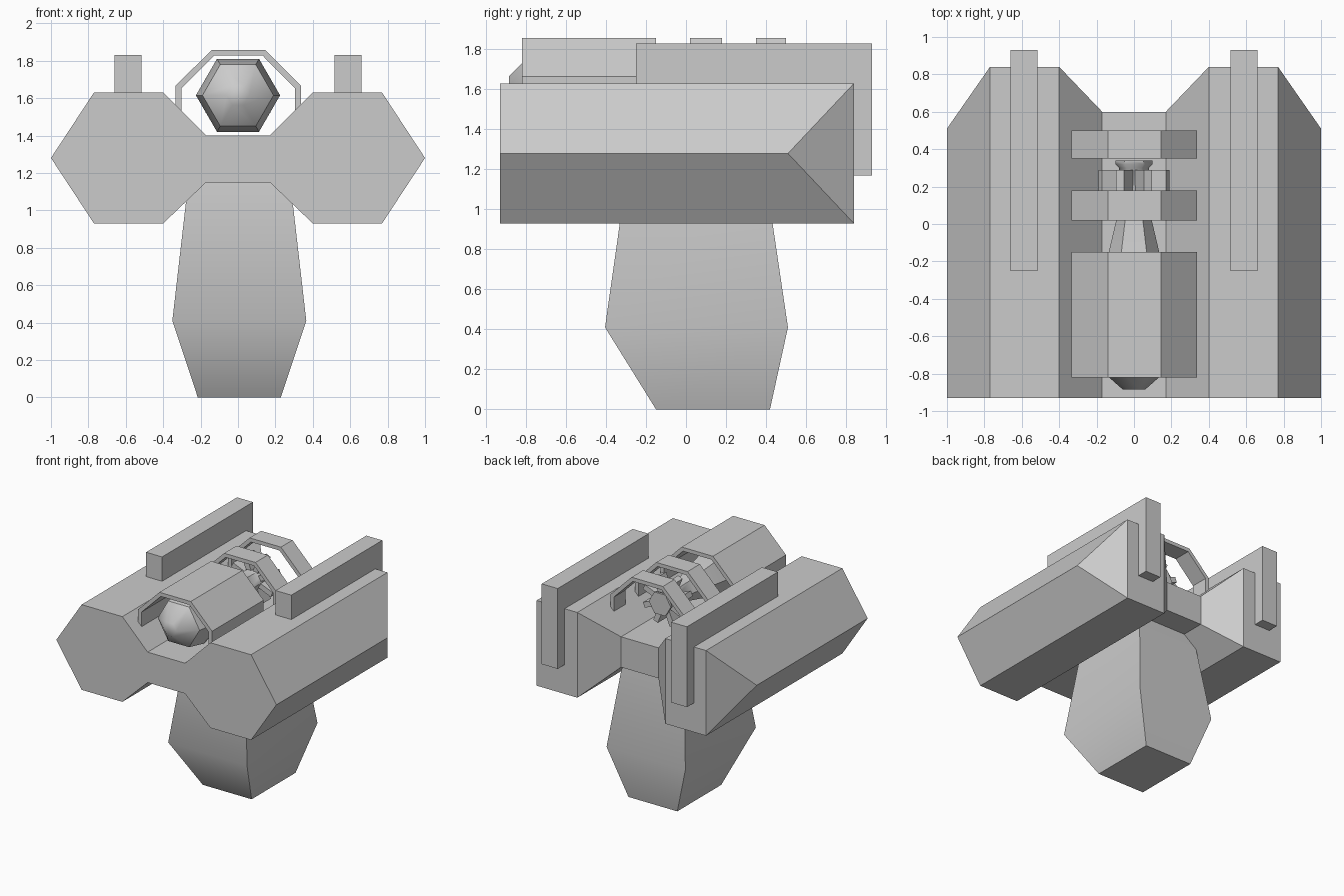
import bpy, bmesh, math
from mathutils import Matrix

if "Cube" in bpy.data.objects:
    bpy.data.objects.remove(bpy.data.objects["Cube"])


def finish(name, bm, smooth=None):
    bmesh.ops.recalc_face_normals(bm, faces=bm.faces)
    me = bpy.data.meshes.new(name)
    bm.to_mesh(me)
    bm.free()
    ob = bpy.data.objects.new(name, me)
    bpy.context.collection.objects.link(ob)
    if smooth:
        me.shade_smooth()
        me.set_sharp_from_angle(angle=math.radians(smooth))
    return ob


def loft(name, rings, smooth=None):
    """Bridge closed rings of equal point count and cap both ends."""
    bm = bmesh.new()
    vs = [[bm.verts.new(p) for p in r] for r in rings]
    n = len(vs[0])
    for a, b in zip(vs, vs[1:]):
        for i in range(n):
            j = (i + 1) % n
            bm.faces.new((a[i], a[j], b[j], b[i]))
    bm.faces.new(vs[0])
    bm.faces.new(vs[-1])
    return finish(name, bm, smooth)


def box(name, x0, x1, y0, y1, z0, z1):
    return loft(name, [[(x0, y0, z), (x1, y0, z), (x1, y1, z), (x0, y1, z)] for z in (z0, z1)])


def hex_lathe(name, prof, smooth):
    """Six-sided turned part along y, centred on the core axis."""
    return loft(name, [[(r * math.cos(k * math.pi / 3), y, AXIS_Z + r * math.sin(k * math.pi / 3))
                        for k in range(6)] for y, r in prof], smooth)


AXIS_Z = 1.615

# Twin-barrel body: columns of x, bottom z, top z and rear y
half = [(0.17, 1.15, 1.40, 0.60), (0.40, 0.93, 1.63, 0.84),
        (0.77, 0.93, 1.63, 0.84), (1.0, 1.28, 1.28, 0.51)]
cols = [(-x, a, b, y) for x, a, b, y in reversed(half)] + half
bm = bmesh.new()
grid = []
for x, lo, hi, y in cols:
    grid.append([bm.verts.new(p) for p in
                 ((x, -0.93, lo), (x, -0.93, hi), (x, y, hi), (x, y, lo))])
for a, b in zip(grid, grid[1:]):
    for i in range(4):
        j = (i + 1) % 4
        bm.faces.new((a[i], a[j], b[j], b[i]))
bmesh.ops.remove_doubles(bm, verts=bm.verts, dist=0.0005)
bmesh.ops.dissolve_limit(bm, angle_limit=0.01, verts=bm.verts, edges=bm.edges)
finish("body", bm)

# Handle grip: z, half width, front y, rear y
loft("handle", [[(0.007 - w, f, z), (0.007 + w, f, z), (0.007 + w, b, z), (0.007 - w, b, z)]
                for z, w, f, b in ((0, 0.222, -0.15, 0.42), (0.41, 0.358, -0.405, 0.51),
                                   (1.22, 0.265, -0.29, 0.39))], 50)

# L-shaped rails over the top and down the rear of each barrel
rail = [(-0.25, 1.62), (-0.25, 1.83), (0.93, 1.83), (0.93, 1.17), (0.835, 1.17), (0.835, 1.62)]
for side, label in ((-1, "left"), (1, "right")):
    loft("rail_" + label, [[(side * x, y, z) for y, z in rail] for x in (0.515, 0.66)])

# Faceted cover and two hoops over the core
outer = [(-0.335, 1.52), (-0.335, 1.665), (-0.14, 1.858), (0.145, 1.858), (0.338, 1.665), (0.338, 1.52)]
inner = [(0.305, 1.52), (0.305, 1.652), (0.132, 1.827), (-0.127, 1.827), (-0.302, 1.652), (-0.302, 1.52)]
for name, y0, y1 in (("cover", -0.82, -0.15), ("front_hoop", 0.02, 0.18), ("rear_hoop", 0.35, 0.50)):
    loft(name, [[(x, y, z) for x, z in outer + inner] for y in (y0, y1)])

# Hexagonal core
hex_lathe("core_nose", [(-0.885, 0.06), (-0.77, 0.19)], 50)
hex_lathe("core_casing", [(-0.77, 0.19), (-0.60, 0.225), (-0.15, 0.135), (0.02, 0.095),
                          (0.30, 0.08), (0.32, 0.10), (0.34, 0.10)], 45)

# Radial tail fins
for k in range(8):
    fin = box("tail_fin", 0.05, 0.195, 0.18, 0.29, -0.022, 0.022)
    fin.data.transform(Matrix.Translation((0, 0, AXIS_Z)) @
                       Matrix.Rotation((k + 0.5) * math.pi / 4, 4, 'Y'))
